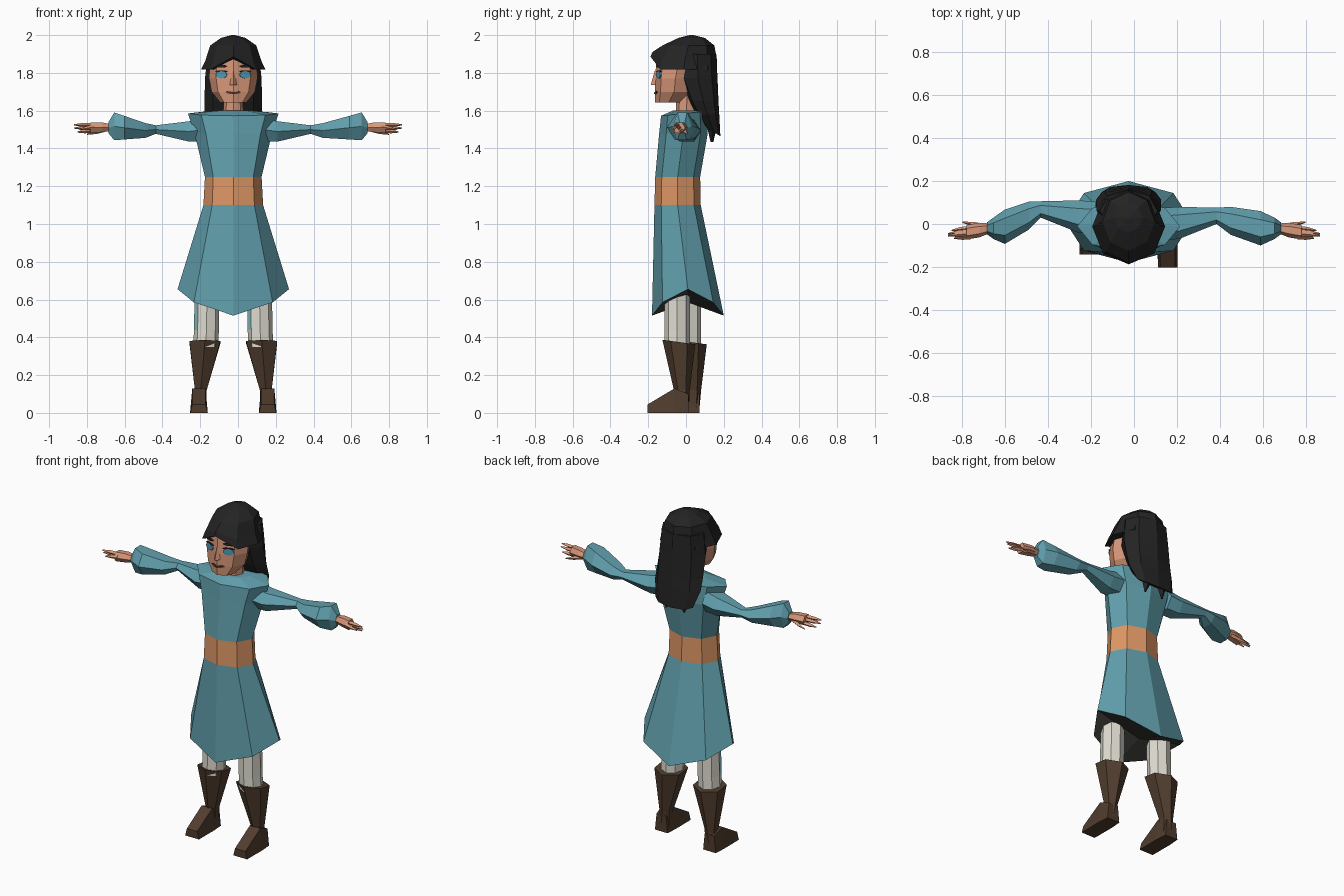
import bpy, bmesh
from math import sin, cos, pi
from mathutils import Vector

cube = bpy.data.objects.get("Cube")
if cube:
    bpy.data.objects.remove(cube, do_unlink=True)

CX = -0.025  # body centre line


def material(name, r, g, b):
    m = bpy.data.materials.new(name)
    m.use_nodes = True
    m.diffuse_color = (r, g, b, 1)
    bsdf = m.node_tree.nodes["Principled BSDF"]
    bsdf.inputs["Base Color"].default_value = (r, g, b, 1)
    bsdf.inputs["Roughness"].default_value = 0.9
    return m


TEAL = material("teal cloth", .12, .35, .42)
BELT = material("orange belt", .73, .31, .13)
SKIN = material("skin", .68, .31, .19)
BOOT = material("brown leather", .080, .046, .027)
HAIR = material("black hair", .017, .017, .017)
UNDER = material("dark lining", .055, .055, .052)
WHITE = material("off white leggings", .74, .72, .64)
CYAN = material("pale cyan", .32, .64, .68)
EYE = material("blue eyes", .08, .32, .46)


def oval(n, at, u, v):
    """Polygon ring around a point, spanned by two radius vectors."""
    return [Vector(at) + Vector(u) * cos(2 * pi * i / n) + Vector(v) * sin(2 * pi * i / n)
            for i in range(n)]


def level(z, cx, rx, yf, yb, lift=0, n=8):
    """Level ring from front yf to back yb; lift raises the front, drops the back."""
    return oval(n, (cx, (yf + yb) / 2, z), (0, (yf - yb) / 2, lift), (rx, 0, 0))


def loft(name, rings, mats, rule=None):
    """Skin a list of rings, closing both ends with a fan."""
    bm = bmesh.new()
    loops = [[bm.verts.new(p) for p in ring] for ring in rings]
    n = len(rings[0])
    for a, b in zip(loops, loops[1:]):
        for i in range(n):
            j = (i + 1) % n
            bm.faces.new((a[i], a[j], b[j], b[i]))
    for loop in (loops[0], loops[-1]):
        mid = bm.verts.new(sum((v.co for v in loop), Vector()) / n)
        for i in range(n):
            bm.faces.new((loop[i], loop[(i + 1) % n], mid))
    bmesh.ops.recalc_face_normals(bm, faces=bm.faces)
    if rule:
        for f in bm.faces:
            f.material_index = rule(f.calc_center_median(), f.normal)
    me = bpy.data.meshes.new(name)
    bm.to_mesh(me)
    bm.free()
    for m in mats:
        me.materials.append(m)
    ob = bpy.data.objects.new(name, me)
    bpy.context.collection.objects.link(ob)
    return ob


# Dress: hem dips at front and back, belt coloured by height
hem = level(.585, CX, .295, -.18, .2)
for i, p in enumerate(hem):
    p.z -= .07 * cos(4 * pi * i / 8)


def dress_colour(c, n):
    if c.z < .7 and n.z < -.3:
        return 2
    return 1 if 1.1 < c.z < 1.25 else 0


loft("dress", [hem,
               level(1.10, CX, .158, -.167, .078),
               level(1.25, CX, .150, -.163, .075),
               level(1.48, CX, .205, -.142, .115),
               level(1.585, CX, .24, -.132, .11, -.012),
               level(1.60, CX, .10, -.07, .07)], [TEAL, BELT, UNDER], dress_colour)

# Legs and boots; the right leg stands a little further back
for side, s, dy in (("left", 1, 0), ("right", -1, .06)):
    leg = CX + s * .138
    loft(side + "_legging", [level(z, leg + s * o, .066, -.113 + dy, .02 + dy)
                             for z, o in ((.35, .008), (.44, .004), (.68, 0))],
         [WHITE, CYAN],
         lambda c, n: int(c.z > .44 and n.x < -.6 and n.y < 0))
    loft(side + "_boot", [level(.03, CX + s * .18, .045, -.06 + dy, .012 + dy, n=6),
                          level(.12, CX + s * .172, .036, -.064 + dy, .02 + dy, n=6),
                          level(.375, CX + s * .15, .095, -.125 + dy, .05 + dy, .012, n=6)],
         [BOOT])
    foot = []
    for y, w, h in ((.012, .042, .1), (-.06, .047, .13), (-.203, .046, .045)):
        x = CX + s * .182
        foot.append([Vector((x - w, y + dy, 0)), Vector((x + w, y + dy, 0)),
                     Vector((x + w * .75, y + dy, h)), Vector((x - w * .75, y + dy, h))])
    loft(side + "_foot", foot, [BOOT])

# Arms: puffed sleeve pinched at the elbow, then a hand with pointed fingers
SLEEVE = ((.13, .0, 1.50, .075, .07), (.21, .005, 1.49, .075, .062),
          (.385, .038, 1.50, .038, .026), (.45, .015, 1.495, .065, .045),
          (.59, -.02, 1.51, .08, .072), (.655, -.02, 1.517, .05, .085),
          (.685, -.02, 1.51, .028, .035))
PALM = ((.67, -.02, 1.51, .022, .02), (.72, -.028, 1.512, .034, .03),
        (.78, -.038, 1.51, .034, .032))
FINGERS = (((.76, -.06, 1.515), (.84, -.066, 1.50)), ((.77, -.045, 1.525), (.868, -.054, 1.525)),
           ((.77, -.035, 1.51), (.868, -.045, 1.508)), ((.77, -.02, 1.495), (.85, -.03, 1.487)),
           ((.70, -.01, 1.50), (.80, .008, 1.475)))
for side, s in (("left", 1), ("right", -1)):
    def place(x, y, z):
        near = (s < 0) * max(0, min(1, (.65 - x) / .25))
        return Vector((s * x - .05 * near, y + .03 * near, z))

    for part, rows, mat in (("sleeve", SLEEVE, TEAL), ("palm", PALM, SKIN)):
        loft(f"{side}_{part}", [oval(6, place(x, y, z), (0, ry, 0), (0, 0, rz))
                                for x, y, z, ry, rz in rows], [mat])
    for i, (root, tip) in enumerate(FINGERS):
        a, b = place(*root), place(*tip)
        loft(f"{side}_finger_{i + 1}",
             [oval(4, p, (0, r, 0), (0, 0, r)) for p, r in
              ((a, .011), (a.lerp(b, .5), .011), (b, .003))], [SKIN])

# Neck and head
loft("neck", [level(1.55, CX, .055, -.055, .06), level(1.70, CX, .05, -.05, .06)], [SKIN])
loft("head", [level(1.642, CX, .068, -.163, -.02),
              level(1.70, CX, .115, -.165, .04),
              level(1.77, CX, .128, -.163, .05),
              level(1.86, CX, .125, -.158, .08),
              level(1.92, CX, .09, -.11, .08)], [SKIN])
loft("nose", [level(1.737, CX, .022, -.186, -.155, n=3),
              level(1.81, CX, .007, -.166, -.150, n=3)], [SKIN])


# Painted face details: thin plates lying on the angled face planes
def plate(name, s, x, z, w, h, mat, slant=0, n=8):
    along = Vector((s * .94, .34, 0))
    out = Vector((s * .34, -.94, 0))
    mid = Vector((CX + s * x, -.164 + .36 * x, z))
    loft(name, [oval(n, mid + out * d, along * w + Vector((0, 0, slant)), (0, 0, h))
                for d in (-.002, .006)], [mat])


for side, s in (("left", 1), ("right", -1)):
    plate(side + "_eye", s, .062, 1.79, .032, .02, EYE)
    plate(side + "_upper_lash", s, .062, 1.808, .034, .005, HAIR, n=6)
    plate(side + "_eyebrow", s, .065, 1.835, .034, .008, HAIR, n=6)
    plate(side + "_lip", s, .018, 1.695, .024, .007, BOOT, .004, 6)

# Hair cap with a parted fringe
fringe_top = level(1.865, CX, .148, -.178, .165)
fringe_hem = level(1.818, CX, .17, -.188, .165)
fringe_top[0].z += .045
fringe_hem[0].z += .068
loft("hair_cap", [fringe_hem, fringe_top,
                  level(1.945, CX, .122, -.125, .15),
                  level(1.985, CX, .065, -.04, .10),
                  level(2.0, CX, .01, .02, .04)], [HAIR])

# Long hair falling behind the shoulders
loft("hair_back", [level(1.90, CX, .135, -.04, .16),
                   level(1.77, CX, .15, -.04, .167),
                   level(1.65, CX, .152, .01, .172),
                   level(1.58, CX, .152, .05, .176),
                   level(1.485, CX, .125, .115, .182, .02)], [HAIR])
for side, s in (("left", 1), ("right", -1)):
    loft(side + "_hair_lock", [level(1.52, CX + s * .05, .04, .11, .165, n=4),
                               level(1.435, CX + s * .06, .005, .13, .145, n=4)], [HAIR])
